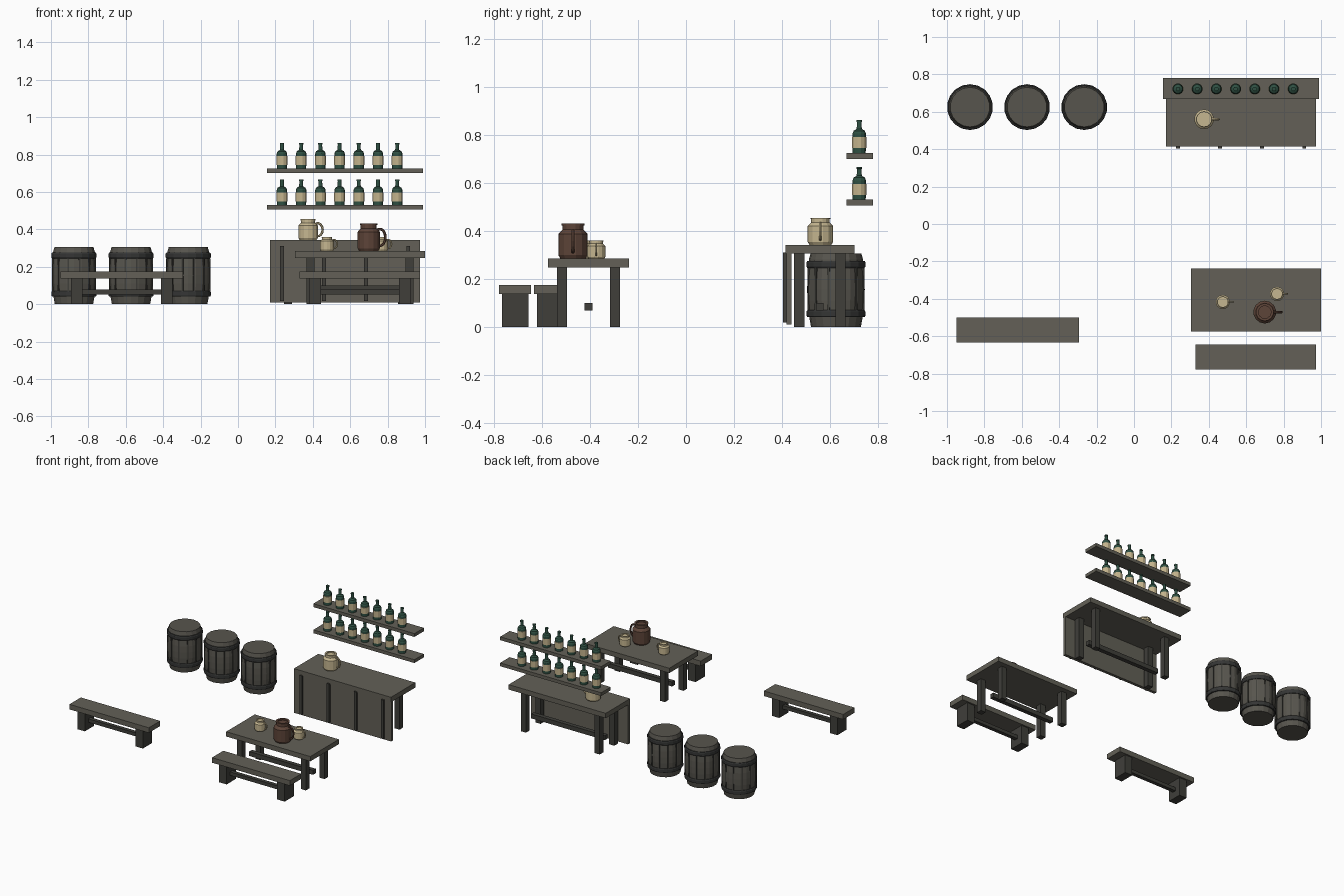
import bpy, bmesh
from math import cos, sin, pi
from mathutils import Matrix, Vector

if "Cube" in bpy.data.objects:
    bpy.data.objects.remove(bpy.data.objects["Cube"])


def mat(name, r, g, b):
    m = bpy.data.materials.new(name)
    m.diffuse_color = (r, g, b, 1)
    m.use_nodes = True
    m.node_tree.nodes["Principled BSDF"].inputs["Base Color"].default_value = m.diffuse_color
    return m


WOOD = mat("wood", 0.125, 0.118, 0.095)
DARK = mat("dark_wood", 0.05, 0.049, 0.042)
STAVE = mat("barrel_wood", 0.095, 0.09, 0.075)
IRON = mat("iron", 0.035, 0.036, 0.035)
GLASS = mat("green_glass", 0.028, 0.08, 0.055)
PAPER = mat("label_paper", 0.56, 0.46, 0.27)
CREAM = mat("cream_clay", 0.56, 0.47, 0.28)
BROWN = mat("brown_clay", 0.11, 0.058, 0.04)


def finish(name, bm, material):
    bmesh.ops.recalc_face_normals(bm, faces=bm.faces)
    me = bpy.data.meshes.new(name)
    bm.to_mesh(me)
    bm.free()
    me.materials.append(material)
    ob = bpy.data.objects.new(name, me)
    bpy.context.collection.objects.link(ob)
    return ob


def box(name, x, y, z, material):
    """Box from (min, max) pairs."""
    bm = bmesh.new()
    lo, hi = Vector((x[0], y[0], z[0])), Vector((x[1], y[1], z[1]))
    m = Matrix.Translation((lo + hi) / 2) @ Matrix.Diagonal((*(hi - lo), 1))
    bmesh.ops.create_cube(bm, size=1, matrix=m)
    return finish(name, bm, material)


def lathe(name, profile, loc, sides, material):
    """Closed solid of revolution from (radius, height) points."""
    bm = bmesh.new()
    rings = []
    for r, z in profile:
        rings.append([bm.verts.new((loc[0] + r * cos(2 * pi * (i + .5) / sides),
                                    loc[1] + r * sin(2 * pi * (i + .5) / sides),
                                    loc[2] + z)) for i in range(sides)])
    for a, b in zip(rings, rings[1:]):
        for i in range(sides):
            j = (i + 1) % sides
            bm.faces.new((a[i], a[j], b[j], b[i]))
    bm.faces.new(rings[0])
    bm.faces.new(rings[-1])
    return finish(name, bm, material)


def handle(name, loc, rx, rz, tube, material):
    """Upright oval ring in the xz plane."""
    bm = bmesh.new()
    n, k = 14, 6
    rings = []
    for i in range(n):
        a = 2 * pi * i / n
        rings.append([bm.verts.new((
            loc[0] + cos(a) * (rx + tube * cos(2 * pi * t / k)),
            loc[1] + tube * sin(2 * pi * t / k),
            loc[2] + sin(a) * (rz + tube * cos(2 * pi * t / k)))) for t in range(k)])
    for i in range(n):
        a, b = rings[i], rings[(i + 1) % n]
        for t in range(k):
            u = (t + 1) % k
            bm.faces.new((a[t], a[u], b[u], b[t]))
    finish(name, bm, material)


def table(name, x, y, z):
    """Slab on four square legs with one low rail."""
    cx, cy = sum(x) / 2, sum(y) / 2
    dx = (x[1] - x[0]) * .38
    dy = (y[1] - y[0]) / 2 - .058
    box(name + "_top", x, y, z, WOOD)
    for sx in (-1, 1):
        for sy in (-1, 1):
            px, py = cx + sx * dx, cy + sy * dy
            box(name + "_leg", (px - .021, px + .021), (py - .021, py + .021), (0, z[0]), DARK)
    box(name + "_rail", (cx - dx, cx + dx), (cy - .016, cy + .016), (.067, .1), DARK)


def bench(name, cx, cy, half):
    box(name + "_seat", (cx - half, cx + half), (cy - .067, cy + .067), (.137, .175), WOOD)
    for s in (-1, 1):
        px = cx + s * .24
        box(name + "_leg", (px - .031, px + .031), (cy - .055, cy + .055), (0, .137), DARK)
    box(name + "_rail", (cx - .24, cx + .24), (cy - .014, cy + .014), (.052, .078), DARK)


def jug(name, x, y, z, r, h, material):
    lathe(name + "_body", [(.86 * r, 0), (r, .1 * h), (r, .7 * h), (.72 * r, .83 * h),
                           (.72 * r, .95 * h), (.78 * r, .95 * h), (.78 * r, h),
                           (.55 * r, h), (.55 * r, .93 * h)], (x, y, z), 14, material)
    handle(name + "_handle", (x + r * .98, y, z + h * .5), r * .48, h * .31, r * .12, material)


def barrel(cx, cy):
    lathe("barrel_body", [(.104, 0), (.113, .05), (.119, .11), (.12, .155), (.119, .2),
                          (.113, .26), (.113, .28), (.106, .305)], (cx, cy, 0), 18, STAVE)
    for z in (.04, .245):
        lathe("barrel_hoop", [(.119, 0), (.1225, .006), (.1225, .024), (.119, .03)],
              (cx, cy, z), 18, IRON)
    # raised stave seams
    for i in range(12):
        ob = box("barrel_seam", (.112, .1215), (-.004, .004), (.07, .245), DARK)
        ob.data.transform(Matrix.Translation((cx, cy, 0)) @ Matrix.Rotation(2 * pi * (i + .5) / 12, 4, 'Z'))


def bottle(x, y, z):
    lathe("bottle_glass", [(.028, 0), (.029, .08), (.024, .092), (.011, .1),
                           (.01, .128), (.012, .129), (.012, .137)], (x, y, z), 12, GLASS)
    lathe("bottle_label", [(.0305, .02), (.0305, .066)], (x, y, z), 12, PAPER)


# barrels
for bx in (-.877, -.572, -.266):
    barrel(bx, .625)

# bar counter with front panel and battens
table("counter", (.172, .974), (.414, .702), (.305, .342))
box("counter_front_panel", (.172, .974), (.418, .44), (.01, .305), WOOD)
for i in range(4):
    px = .235 + i * .225
    box("counter_batten", (px - .01, px + .01), (.404, .418), (.018, .31), DARK)

# wall shelves with bottles
for sz in (.505, .7):
    box("shelf", (.155, .99), (.668, .78), (sz, sz + .025), WOOD)
    for i in range(7):
        bottle(.235 + i * .1027, .722, sz + .025)

# dining table and benches
table("table", (.305, 1.0), (-.575, -.238), (.248, .284))
bench("near_bench", .652, -.712, .322)
bench("side_bench", -.622, -.566, .328)

# jugs and mugs
jug("counter_jug", .375, .56, .342, .053, .112, CREAM)
jug("table_jug", .699, -.471, .284, .061, .146, BROWN)
jug("left_mug", .475, -.417, .284, .038, .075, CREAM)
jug("right_mug", .765, -.374, .284, .038, .075, CREAM)
